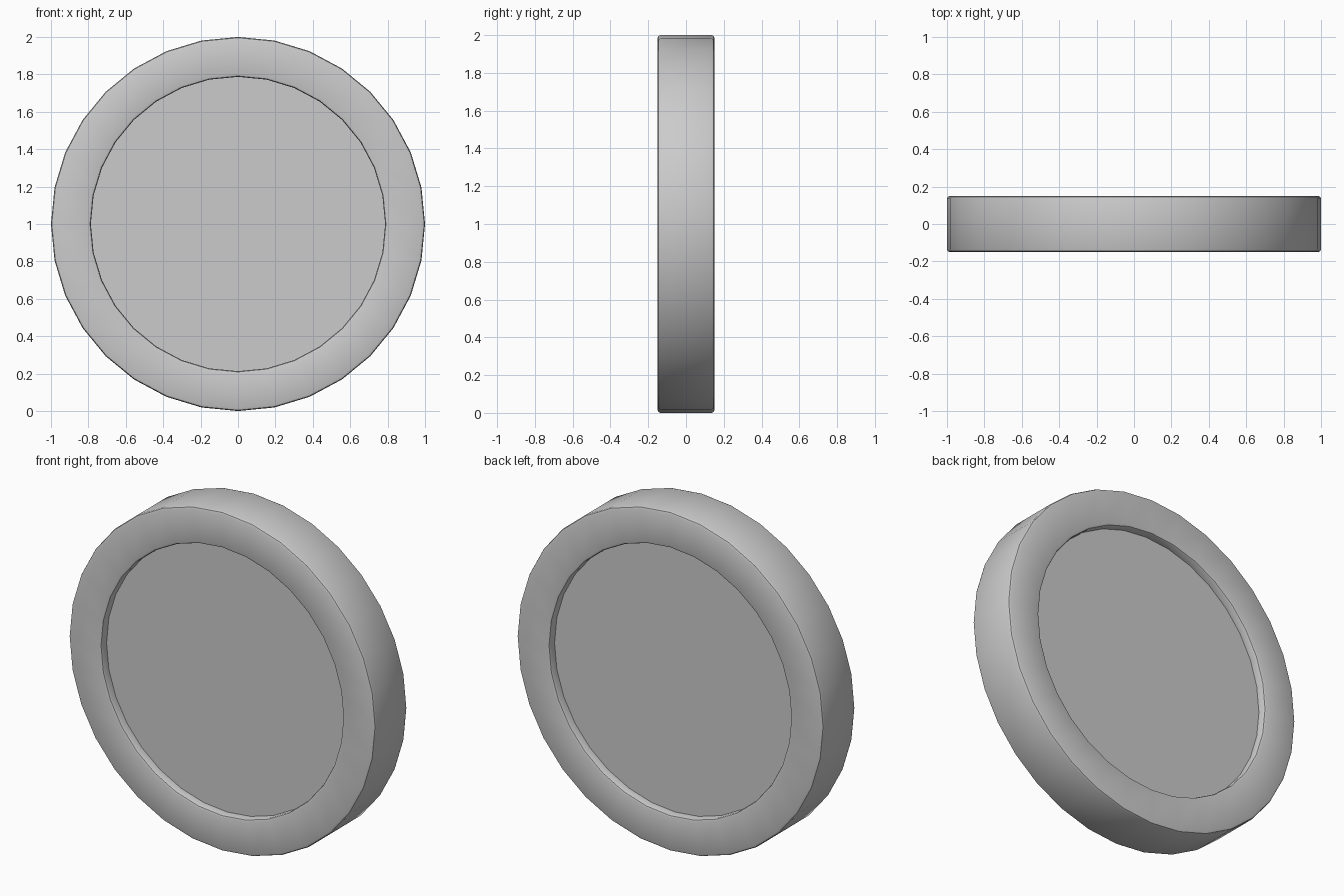
import bpy, bmesh, math
from mathutils import Vector

if "Cube" in bpy.data.objects:
    bpy.data.objects.remove(bpy.data.objects["Cube"])

SIDES = 32
# Half cross-section (radius, depth): recessed panel, softened lip, flat rim, softened outer edge
half = [(0, 0.10), (0.787, 0.10), (0.787, 0.137), (0.791, 0.146),
        (0.802, 0.15), (0.985, 0.15), (0.9956, 0.1456), (1.0, 0.135)]
# Mirror the section so front and back match
profile = [(r, -d) for r, d in half] + [(r, d) for r, d in reversed(half)]

# Revolve the section around the y axis
bm = bmesh.new()
verts = [bm.verts.new((r, d, 1.0)) for r, d in profile]
edges = [bm.edges.new(pair) for pair in zip(verts, verts[1:])]
bmesh.ops.spin(bm, geom=verts + edges, cent=Vector((0, 0, 1)), axis=Vector((0, 1, 0)),
               angle=math.tau, steps=SIDES)
bmesh.ops.remove_doubles(bm, verts=bm.verts, dist=0.0005)
bmesh.ops.recalc_face_normals(bm, faces=bm.faces)

mesh = bpy.data.meshes.new("recessed_disc")
bm.to_mesh(mesh)
bm.free()
disc = bpy.data.objects.new("recessed_disc", mesh)
bpy.context.collection.objects.link(disc)

# Smooth sides, crisp panel corner
bpy.context.view_layer.objects.active = disc
disc.select_set(True)
bpy.ops.object.shade_smooth_by_angle(angle=math.radians(30))
